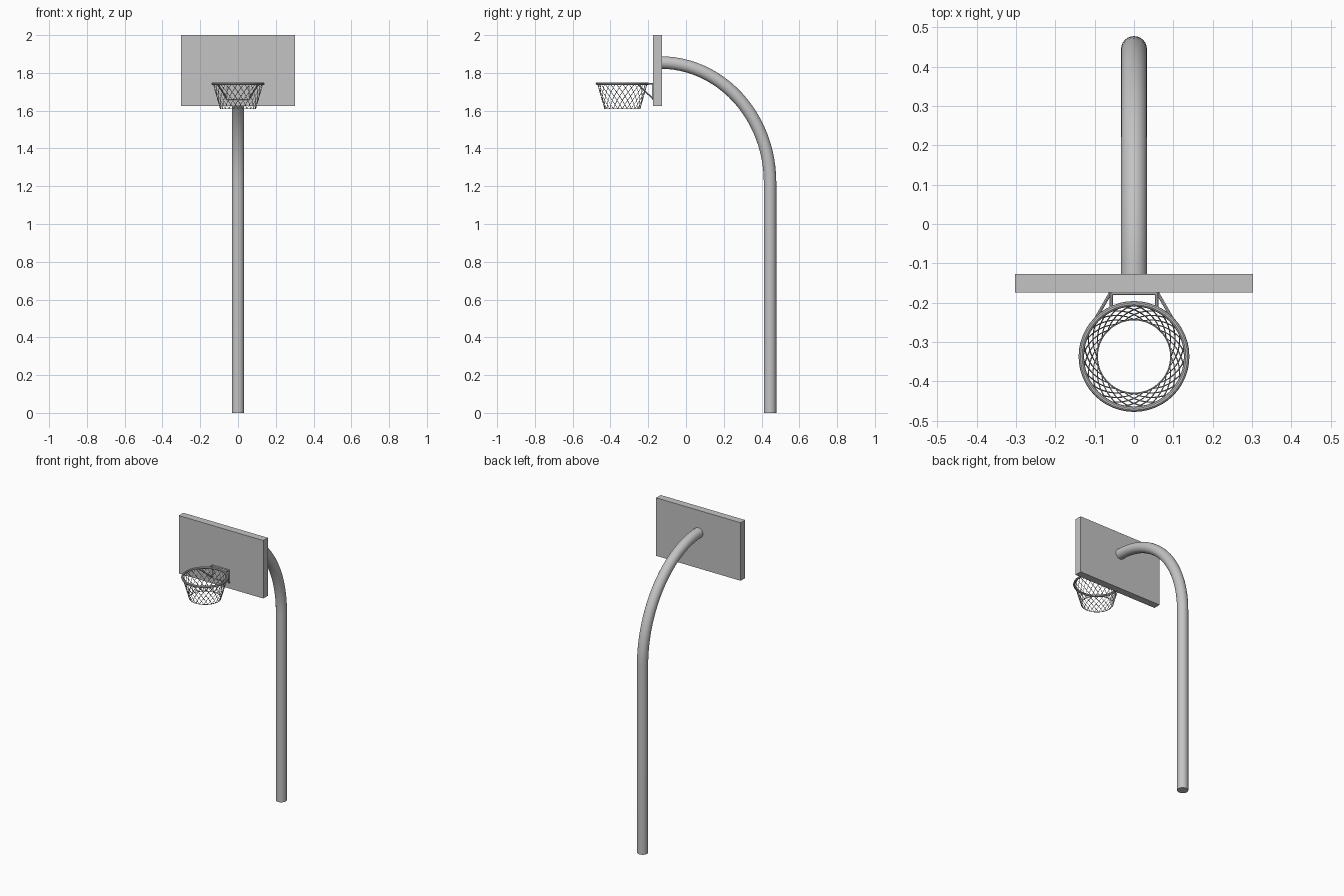
import bpy
import bmesh
from math import sin, cos, pi, tau
from mathutils import Vector

cube = bpy.data.objects.get("Cube")
if cube:
    bpy.data.objects.remove(cube, do_unlink=True)

# Single painted-metal colour
grey = bpy.data.materials.new("plain grey")
grey.use_nodes = True
COLOUR = (0.55, 0.55, 0.55, 1)
grey.diffuse_color = COLOUR
grey.node_tree.nodes["Principled BSDF"].inputs["Base Color"].default_value = COLOUR

HOOP_Y, HOOP_Z = -0.337, 1.743
BOARD_FRONT, BOARD_BACK = -0.174, -0.127


def finish(obj, name, smooth=True):
    obj.name = obj.data.name = name
    obj.data.materials.append(grey)
    if smooth:
        bpy.ops.object.select_all(action="DESELECT")
        obj.select_set(True)
        bpy.context.view_layer.objects.active = obj
        bpy.ops.object.shade_smooth_by_angle()
    return obj


def tubes(name, paths, radius, sides=8, closed=False):
    """Sweep a round section along each path and keep the result as a mesh."""
    curve = bpy.data.curves.new(name, "CURVE")
    curve.dimensions = "3D"
    curve.bevel_depth = radius
    curve.bevel_resolution = max(0, sides // 2 - 2)
    curve.use_fill_caps = not closed
    for path in paths:
        spline = curve.splines.new("POLY")
        spline.points.add(len(path) - 1)
        for point, co in zip(spline.points, path):
            point.co = (*co, 1)
        spline.use_cyclic_u = closed
    temp = bpy.data.objects.new(name, curve)
    bpy.context.collection.objects.link(temp)
    bpy.context.view_layer.update()
    graph = bpy.context.evaluated_depsgraph_get()
    mesh = bpy.data.meshes.new_from_object(temp.evaluated_get(graph))
    bpy.data.objects.remove(temp, do_unlink=True)
    obj = bpy.data.objects.new(name, mesh)
    bpy.context.collection.objects.link(obj)
    return finish(obj, name)


def around(radius, angle, z):
    return Vector((radius * cos(angle), HOOP_Y + radius * sin(angle), z))


# Upright post that bends forward to the board
POST_Y, BEND_Z, ARM_Z = 0.445, 1.22, 1.855
reach, rise = POST_Y - BOARD_BACK + 0.01, ARM_Z - BEND_Z
post = [Vector((0, POST_Y, 0))]
for i in range(25):
    a = pi / 2 * i / 24
    post.append(Vector((0, POST_Y - reach * (1 - cos(a)), BEND_Z + rise * sin(a))))
tubes("curved_post", [post], 0.033, 24)

# Backboard
bpy.ops.mesh.primitive_cube_add(size=1, location=(0, (BOARD_FRONT + BOARD_BACK) / 2, 1.812))
board = bpy.context.object
board.scale = (0.606, BOARD_BACK - BOARD_FRONT, 0.376)
bpy.ops.object.transform_apply(location=False)
finish(board, "backboard", smooth=False)

# Hoop ring
bpy.ops.mesh.primitive_torus_add(location=(0, HOOP_Y, HOOP_Z), major_radius=0.134,
                                 minor_radius=0.007, major_segments=48, minor_segments=10)
finish(bpy.context.object, "hoop_ring")

# Net: two families of strands spiralling in opposite directions
STRANDS, STEPS, NET_BOTTOM = 24, 8, 1.61
strands = []
for turn in (-1, 1):
    for s in range(STRANDS):
        path = []
        for i in range(STEPS + 1):
            t = i / STEPS
            radius = 0.132 - 0.038 * t
            angle = tau * (s + turn * t * 3) / STRANDS
            path.append(around(radius, angle, HOOP_Z + (NET_BOTTOM - HOOP_Z) * t))
        strands.append(path)
tubes("net_strands", strands, 0.0016, 4)
hem = [around(0.094, tau * i / 36, NET_BOTTOM) for i in range(36)]
tubes("net_hem", [hem], 0.002, 6, closed=True)

# Bracket: straight arms, diagonal braces and a small frame on the board
arms, braces = [], []
for side in (-1, 1):
    x = side * 0.058
    arms.append([Vector((x, BOARD_FRONT + 0.002, HOOP_Z)), Vector((x, -0.216, HOOP_Z))])
    braces.append([Vector((x, BOARD_FRONT + 0.002, 1.66)),
                   Vector((side * 0.105, -0.254, HOOP_Z - 0.004))])
tubes("hoop_arms", arms, 0.004, 8)
tubes("hoop_braces", braces, 0.004, 8)
frame = [Vector((x, BOARD_FRONT - 0.002, z))
         for x, z in ((-0.058, 1.66), (0.058, 1.66), (0.058, HOOP_Z), (-0.058, HOOP_Z))]
tubes("bracket_frame", [frame], 0.004, 8, closed=True)
